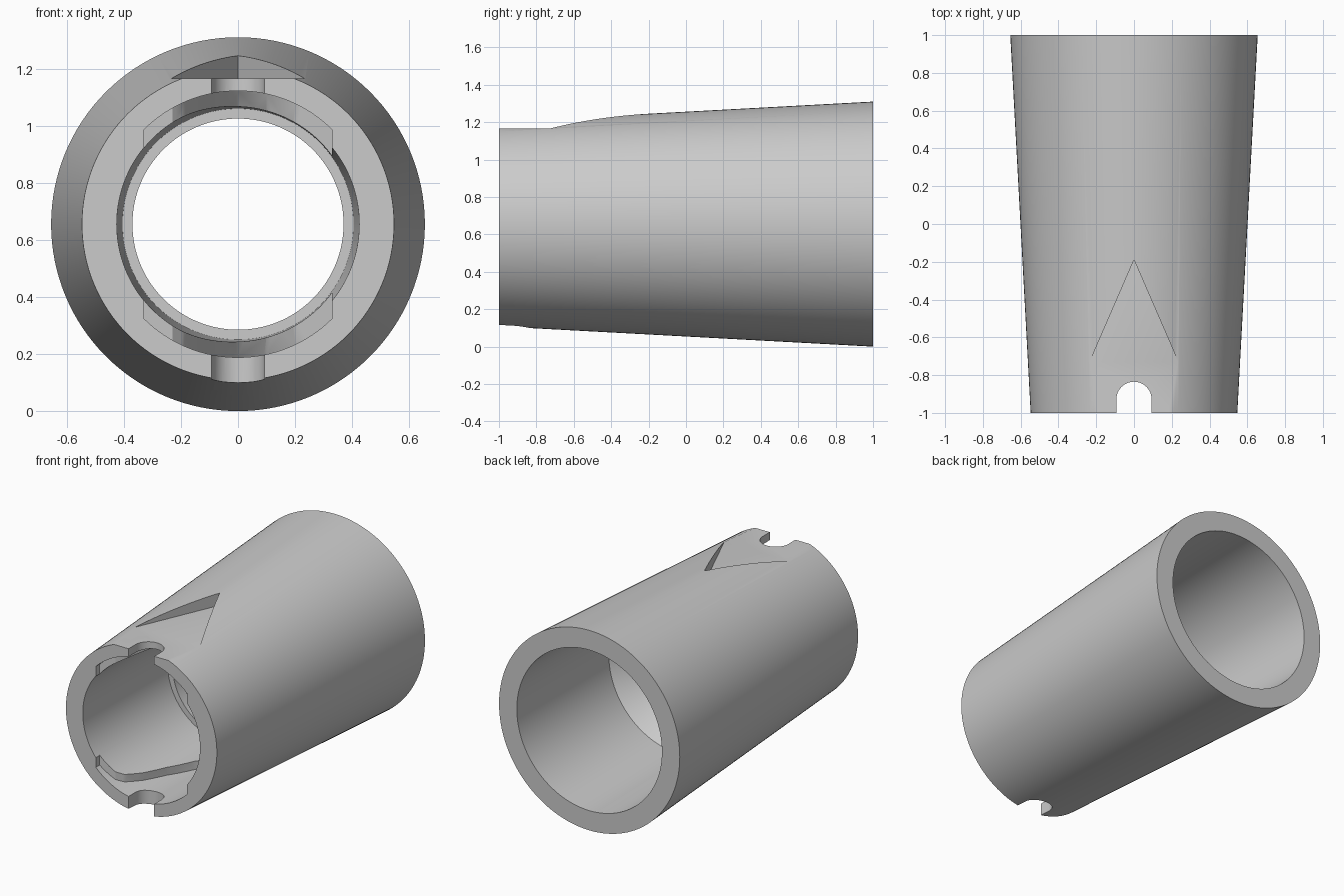
import bpy, bmesh, math
from mathutils import Matrix

if "Cube" in bpy.data.objects:
    bpy.data.objects.remove(bpy.data.objects["Cube"])

AXIS_Z = 0.655
SIDES = 128

grey = bpy.data.materials.new("mid_grey")
grey.use_nodes = True
colour = (0.6, 0.6, 0.6, 1)
grey.diffuse_color = colour
grey.node_tree.nodes["Principled BSDF"].inputs["Base Color"].default_value = colour


def finish(bm, name):
    bmesh.ops.recalc_face_normals(bm, faces=bm.faces[:])
    mesh = bpy.data.meshes.new(name)
    bm.to_mesh(mesh)
    bm.free()
    mesh.materials.append(grey)
    obj = bpy.data.objects.new(name, mesh)
    bpy.context.collection.objects.link(obj)
    return obj


def lathe(name, profile):
    """Closed (radius, y) profile turned around the tube's axis."""
    bm = bmesh.new()
    rings = []
    for i in range(SIDES):
        a = math.tau * i / SIDES
        rings.append([bm.verts.new((r * math.cos(a), y, AXIS_Z + r * math.sin(a)))
                      for r, y in profile])
    n = len(profile)
    for i in range(SIDES):
        a, b = rings[i], rings[(i + 1) % SIDES]
        for j in range(n):
            k = (j + 1) % n
            bm.faces.new((a[j], a[k], b[k], b[j]))
    return finish(bm, name)


def prism(name, outline, z0, z1):
    """Plan outline extruded upward."""
    bm = bmesh.new()
    face = bm.faces.new([bm.verts.new((x, y, z0)) for x, y in outline])
    top = bmesh.ops.extrude_face_region(bm, geom=[face])["geom"]
    verts = [v for v in top if isinstance(v, bmesh.types.BMVert)]
    bmesh.ops.translate(bm, verts=verts, vec=(0, 0, z1 - z0))
    return finish(bm, name)


def cylinder(name, radius, y0, y1):
    bm = bmesh.new()
    place = Matrix.Translation((0, (y0 + y1) / 2, AXIS_Z)) @ Matrix.Rotation(math.pi / 2, 4, "X")
    bmesh.ops.create_cone(bm, cap_ends=True, segments=SIDES, radius1=radius,
                          radius2=radius, depth=y1 - y0, matrix=place)
    return finish(bm, name)


def combine(target, cutter, operation):
    mod = target.modifiers.new("cut", "BOOLEAN")
    mod.operation = operation
    mod.solver = "EXACT"
    mod.object = cutter
    bpy.ops.object.select_all(action="DESELECT")
    bpy.context.view_layer.objects.active = target
    target.select_set(True)
    bpy.ops.object.modifier_apply(modifier=mod.name)
    bpy.data.objects.remove(cutter)


# Tapered tube: outside, rear bore, conical shoulder, throat, front socket
tube = lathe("tapered_sleeve", [
    (0.547, -1), (0.655, 1), (0.526, 1), (0.51, 0.07),
    (0.37, -0.08), (0.37, -0.15), (0.405, -0.15), (0.425, -1)])

# Ramped locking recesses in the top and bottom of the socket
recess = prism("recess_cutter", [
    (-0.33, -1.1), (0.33, -1.1), (0.33, -0.25), (0.2, -0.28), (0.1, -0.34),
    (0.0, -0.45), (-0.08, -0.62), (-0.14, -0.79), (-0.19, -0.9),
    (-0.23, -0.94), (-0.33, -0.96)], -0.1, 1.5)
combine(recess, cylinder("recess_limit", 0.467, -1.05, -0.2), "INTERSECT")
combine(tube, recess, "DIFFERENCE")

# Round-ended notches through the front rim
R = 0.093
arc = [(R * math.cos(math.pi * i / 24), -0.928 + R * math.sin(math.pi * i / 24))
       for i in range(25)]
notch = prism("notch_cutter", [(-R, -1.1), (R, -1.1)] + arc, -0.1, 1.5)
combine(tube, notch, "DIFFERENCE")

# Flat arrow-shaped pocket on top, open to the front
arrow = prism("arrow_cutter", [(0, -0.19), (-0.395, -1.1), (0.395, -1.1)], 1.165, 1.5)
combine(tube, arrow, "DIFFERENCE")

bpy.ops.object.select_all(action="DESELECT")
bpy.context.view_layer.objects.active = tube
tube.select_set(True)
bpy.ops.object.shade_smooth_by_angle(angle=math.radians(30))
